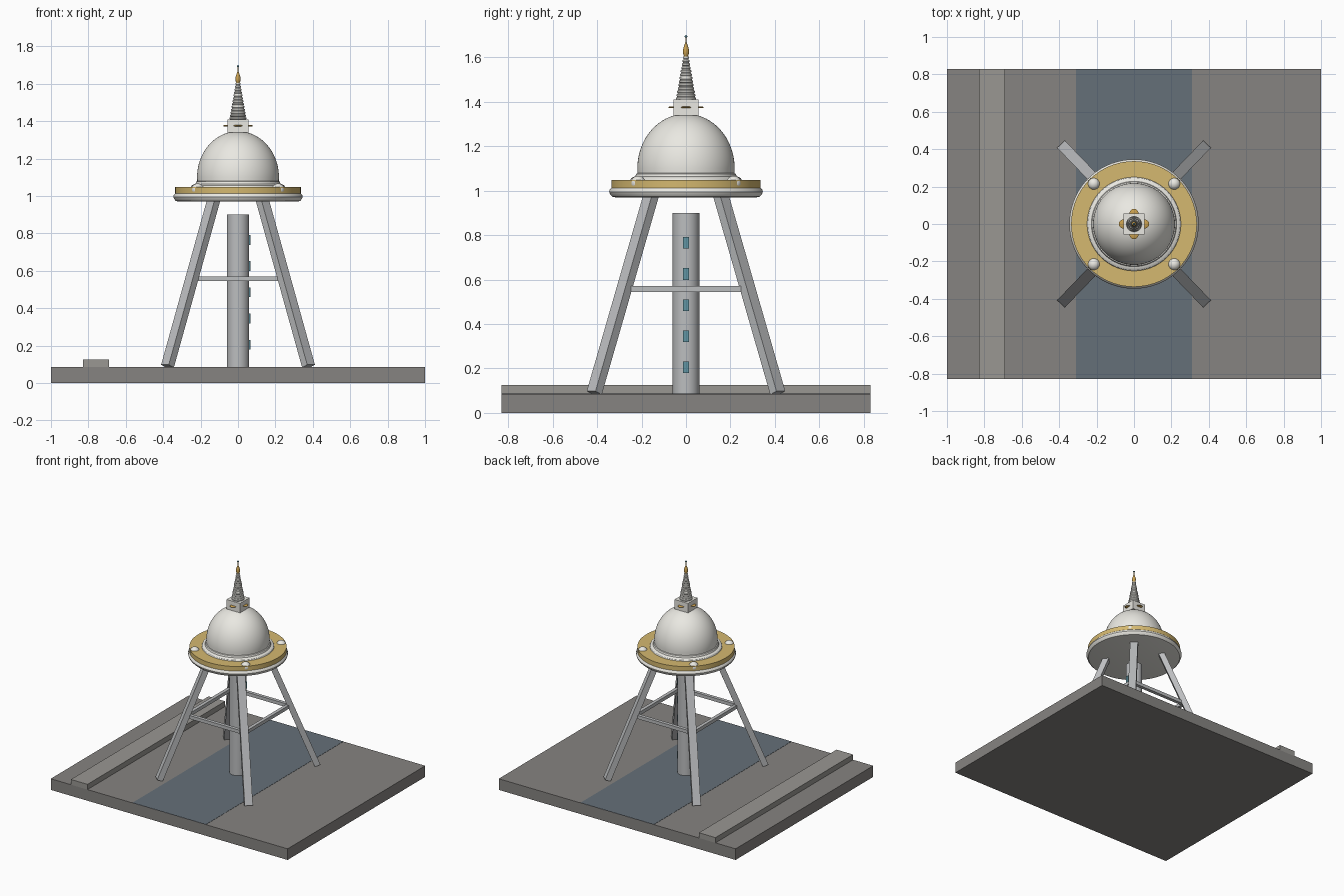
import bpy, math
from mathutils import Vector, Matrix

if "Cube" in bpy.data.objects:
    bpy.data.objects.remove(bpy.data.objects["Cube"])


def material(name, rgb):
    m = bpy.data.materials.new(name)
    m.diffuse_color = (*rgb, 1)
    m.use_nodes = True
    m.node_tree.nodes["Principled BSDF"].inputs["Base Color"].default_value = m.diffuse_color
    return m


WHITE = material("white_plaster", (0.82, 0.81, 0.76))
GOLD = material("gold", (0.66, 0.48, 0.16))
FINIAL = material("finial_gold", (0.60, 0.36, 0.08))
STONE = material("stone", (0.24, 0.23, 0.22))
KERB = material("kerb_stone", (0.32, 0.31, 0.29))
WATER = material("water", (0.13, 0.16, 0.19))
METAL = material("metal", (0.50, 0.51, 0.52))
GLASS = material("glass", (0.12, 0.30, 0.36))


def finish(ob, name, mat, smooth=False):
    ob.name = name
    ob.data.materials.append(mat)
    if smooth:
        bpy.ops.object.select_all(action='DESELECT')
        ob.select_set(True)
        bpy.context.view_layer.objects.active = ob
        bpy.ops.object.shade_smooth_by_angle(angle=math.radians(32))
    return ob


def box(name, center, size, mat):
    bpy.ops.mesh.primitive_cube_add(size=1, location=center)
    ob = bpy.context.object
    ob.scale = size
    return finish(ob, name, mat)


def ball(name, center, r, mat):
    bpy.ops.mesh.primitive_uv_sphere_add(segments=24, ring_count=14, radius=r, location=center)
    return finish(bpy.context.object, name, mat, True)


def lathe(name, profile, mat, n=64, center=(0, 0, 0)):
    """Revolve (radius, z) points from bottom to top, capping both ends."""
    verts = [(r * math.cos(2 * math.pi * i / n), r * math.sin(2 * math.pi * i / n), z)
             for r, z in profile for i in range(n)]
    faces = [(k * n + i, k * n + (i + 1) % n, (k + 1) * n + (i + 1) % n, (k + 1) * n + i)
             for k in range(len(profile) - 1) for i in range(n)]
    faces.append(tuple(reversed(range(n))))
    faces.append(tuple(range((len(profile) - 1) * n, len(profile) * n)))
    me = bpy.data.meshes.new(name)
    me.from_pydata(verts, [], faces)
    ob = bpy.data.objects.new(name, me)
    ob.location = center
    bpy.context.collection.objects.link(ob)
    return finish(ob, name, mat, True)


def beam(name, a, b, width, depth, mat):
    """Rectangular bar from a to b, width measured horizontally."""
    a, b = Vector(a), Vector(b)
    d = (b - a).normalized()
    t = Vector((0, 0, 1)).cross(d).normalized()
    rot = Matrix((t, d.cross(t), d)).transposed().to_4x4()
    ob = box(name, (0, 0, 0), (1, 1, 1), mat)
    ob.matrix_world = (Matrix.Translation((a + b) / 2) @ rot
                       @ Matrix.Diagonal((width, depth, (b - a).length, 1)))
    return ob


# Ground slab, water channel and raised kerb
box("ground_slab", (0, 0, 0.0425), (2, 1.66, 0.085), STONE)
box("water_channel", (0, 0, 0.078), (0.62, 1.658, 0.017), WATER)
box("raised_kerb", (-0.76, 0, 0.104), (0.14, 1.66, 0.042), KERB)

# Central lift column with a row of windows on +x
lathe("column", [(0.06, 0.08), (0.06, 0.9)], METAL, 48)
for i in range(5):
    box(f"column_window_{i + 1}", (0.058, 0, 0.205 + 0.14 * i), (0.018, 0.026, 0.052), GLASS)

# Four splayed legs
for sx in (-1, 1):
    for sy in (-1, 1):
        beam("leg", (sx * 0.377, sy * 0.413, 0.09), (sx * 0.128, sy * 0.155, 0.985),
             0.057, 0.042, METAL)

# Square of horizontal braces between the legs
for s in (-1, 1):
    beam("side_brace", (s * 0.244, -0.265, 0.557), (s * 0.244, 0.265, 0.557), 0.026, 0.026, METAL)
    beam("cross_brace", (-0.235, s * 0.27, 0.557), (0.235, s * 0.27, 0.557), 0.026, 0.026, METAL)

# Platform with rounded rim, gold deck and white plinth
lathe("platform", [(0.318, 0.97), (0.332, 0.973), (0.342, 0.984), (0.346, 0.995),
                   (0.343, 1.006), (0.335, 1.014)], WHITE, 72)
lathe("gold_deck", [(0.336, 1.01), (0.336, 1.048)], GOLD, 72)
lathe("plinth_ring", [(0.252, 1.045), (0.248, 1.055), (0.238, 1.062), (0.228, 1.064),
                      (0.224, 1.076), (0.215, 1.08)], WHITE)

# Corner knobs on the deck
for sx in (-1, 1):
    for sy in (-1, 1):
        ball("deck_knob", (sx * 0.215, sy * 0.215, 1.033), 0.034, WHITE)

# Dome: short drum then elliptical cap
dome = [(0.217, 1.06)]
for i in range(19):
    a = math.radians(78) * i / 18
    dome.append((0.219 * math.cos(a), 1.10 + 0.246 * math.sin(a)))
lathe("dome", dome, WHITE)

# Square box above the dome with a gold disc on each side
box("spire_base", (0, 0, 1.374), (0.114, 0.114, 0.072), WHITE)
for i in range(4):
    a = i * math.pi / 2
    lathe("gold_eye", [(0.018, 1.372), (0.024, 1.375), (0.018, 1.378)], FINIAL, 24,
          (0.057 * math.cos(a), 0.057 * math.sin(a), 0))

# Stepped spire of thirteen shrinking rings
steps = 13
spire = []
for i in range(steps):
    r = 0.045 - 0.032 * i / (steps - 1)
    z = 1.408 + 0.0154 * i
    spire += [(r - 0.003, z), (r, z + 0.003), (r, z + 0.010), (r - 0.004, z + 0.012)]
lathe("ringed_spire", spire, WHITE, 32)

# Gold finial, needle and tip bead
lathe("finial", [(0.008, 1.603), (0.012, 1.612), (0.014, 1.625), (0.012, 1.64),
                 (0.007, 1.655), (0.003, 1.667)], FINIAL, 24)
lathe("needle", [(0.003, 1.66), (0.002, 1.69)], FINIAL, 12)
ball("tip_bead", (0, 0, 1.694), 0.006, GLASS)
